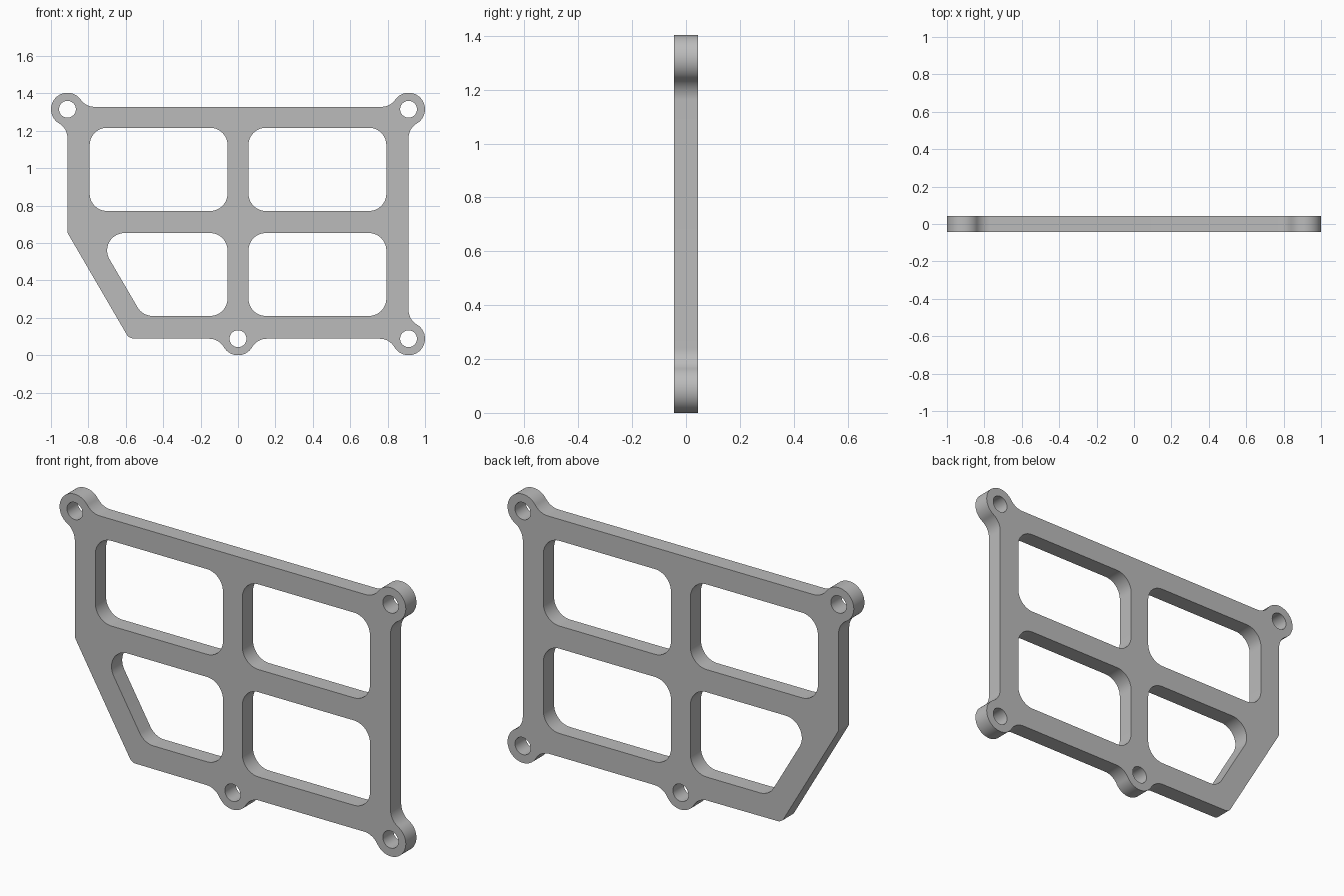
import bpy, bmesh, math
from mathutils import Vector

cube = bpy.data.objects.get("Cube")
if cube:
    bpy.data.objects.remove(cube, do_unlink=True)

HALF_DEPTH = 0.044
BOSS_R, HOLE_R, FILLET_R, WINDOW_R = 0.088, 0.045, 0.09, 0.093
LEFT, RIGHT, UP, DOWN = (Vector(d) for d in ((-1, 0), (1, 0), (0, 1), (0, -1)))


def arc(center, r, start, end, ccw=None, steps=14):
    """Points from direction start to direction end; shortest way unless ccw."""
    a = math.atan2(start.y, start.x)
    sweep = math.atan2(end.y, end.x) - a
    sweep = sweep % math.tau if ccw else (sweep + math.pi) % math.tau - math.pi
    return [center + r * Vector((math.cos(a + sweep * i / steps),
                                 math.sin(a + sweep * i / steps)))
            for i in range(steps + 1)]


def rounded(prev, corner, nxt, r):
    """Fillet one corner of a polygon."""
    u, v = (prev - corner).normalized(), (nxt - corner).normalized()
    half = u.angle(v) / 2
    center = corner + (u + v).normalized() * r / math.sin(half)
    reach = r / math.tan(half)
    return arc(center, r, corner + u * reach - center, corner + v * reach - center)


def rounded_polygon(corners, r):
    pts = [Vector(c) for c in corners]
    n = len(pts)
    return [p for i in range(n)
            for p in rounded(pts[i - 1], pts[i], pts[(i + 1) % n], r)]


def boss(center, along_in, normal_in, off_in, along_out, normal_out, off_out):
    """Round ear blended into its two neighbouring edges."""
    def fillet_center(along, normal, off):
        rise = off + FILLET_R
        run = math.sqrt((BOSS_R + FILLET_R) ** 2 - rise ** 2)
        return center + along * run + normal * rise
    f_in = fillet_center(along_in, normal_in, off_in)
    f_out = fillet_center(along_out, normal_out, off_out)
    return (arc(f_in, FILLET_R, -normal_in, center - f_in)
            + arc(center, BOSS_R, f_in - center, f_out - center, True, 40)[1:-1]
            + arc(f_out, FILLET_R, center - f_out, -normal_out))


# Outer outline, counter-clockwise
bottom_mid, bottom_right = Vector((0, 0.088)), Vector((0.912, 0.088))
top_right, top_left = Vector((0.912, 1.315)), Vector((-0.912, 1.315))
low_corner, side_corner = Vector((-0.583, 0.09)), Vector((-0.912, 0.655))
outline = (rounded(side_corner, low_corner, bottom_mid, 0.04)
           + boss(bottom_mid, LEFT, DOWN, 0, RIGHT, DOWN, 0)
           + boss(bottom_right, LEFT, DOWN, 0, UP, RIGHT, 0)
           + boss(top_right, DOWN, RIGHT, 0, LEFT, UP, 0.013)
           + boss(top_left, RIGHT, UP, 0.013, DOWN, LEFT, 0)
           + rounded(top_left, side_corner, low_corner, 0.04))


# Window openings and screw holes
def window(x0, x1, z0, z1):
    return rounded_polygon([(x0, z0), (x1, z0), (x1, z1), (x0, z1)], WINDOW_R)


loops = [outline,
         window(-0.793, -0.056, 0.771, 1.216),
         window(0.056, 0.793, 0.771, 1.216),
         window(0.056, 0.793, 0.21, 0.653),
         rounded_polygon([(-0.51, 0.21), (-0.056, 0.21),
                          (-0.056, 0.653), (-0.769, 0.653)], WINDOW_R)]
for c in (bottom_mid, bottom_right, top_right, top_left):
    loops.append([c + HOLE_R * Vector((math.cos(i * math.tau / 40),
                                       math.sin(i * math.tau / 40))) for i in range(40)])

# Filled and extruded plate
curve = bpy.data.curves.new("mounting_frame", "CURVE")
curve.dimensions = "2D"
curve.fill_mode = "BOTH"
curve.extrude = HALF_DEPTH
for loop in loops:
    spline = curve.splines.new("POLY")
    spline.points.add(len(loop) - 1)
    for point, p in zip(spline.points, loop):
        point.co = (p.x, p.y, 0, 1)
    spline.use_cyclic_u = True

frame = bpy.data.objects.new("mounting_frame", curve)
frame.rotation_euler.x = math.pi / 2
bpy.context.collection.objects.link(frame)
bpy.ops.object.select_all(action="DESELECT")
frame.select_set(True)
bpy.context.view_layer.objects.active = frame
bpy.ops.object.convert(target="MESH")
frame = bpy.context.view_layer.objects.active
bpy.ops.object.transform_apply(location=False, rotation=True, scale=False)

# Weld caps to walls
bm = bmesh.new()
bm.from_mesh(frame.data)
bmesh.ops.remove_doubles(bm, verts=bm.verts, dist=0.0001)
bmesh.ops.recalc_face_normals(bm, faces=bm.faces)
bm.to_mesh(frame.data)
bm.free()
bpy.ops.object.shade_smooth_by_angle(angle=math.radians(30))

# Plain grey finish
grey = bpy.data.materials.new("plain_grey")
grey.use_nodes = True
grey.diffuse_color = (0.5, 0.5, 0.5, 1)
grey.node_tree.nodes["Principled BSDF"].inputs["Base Color"].default_value = (0.5, 0.5, 0.5, 1)
frame.data.materials.clear()
frame.data.materials.append(grey)
